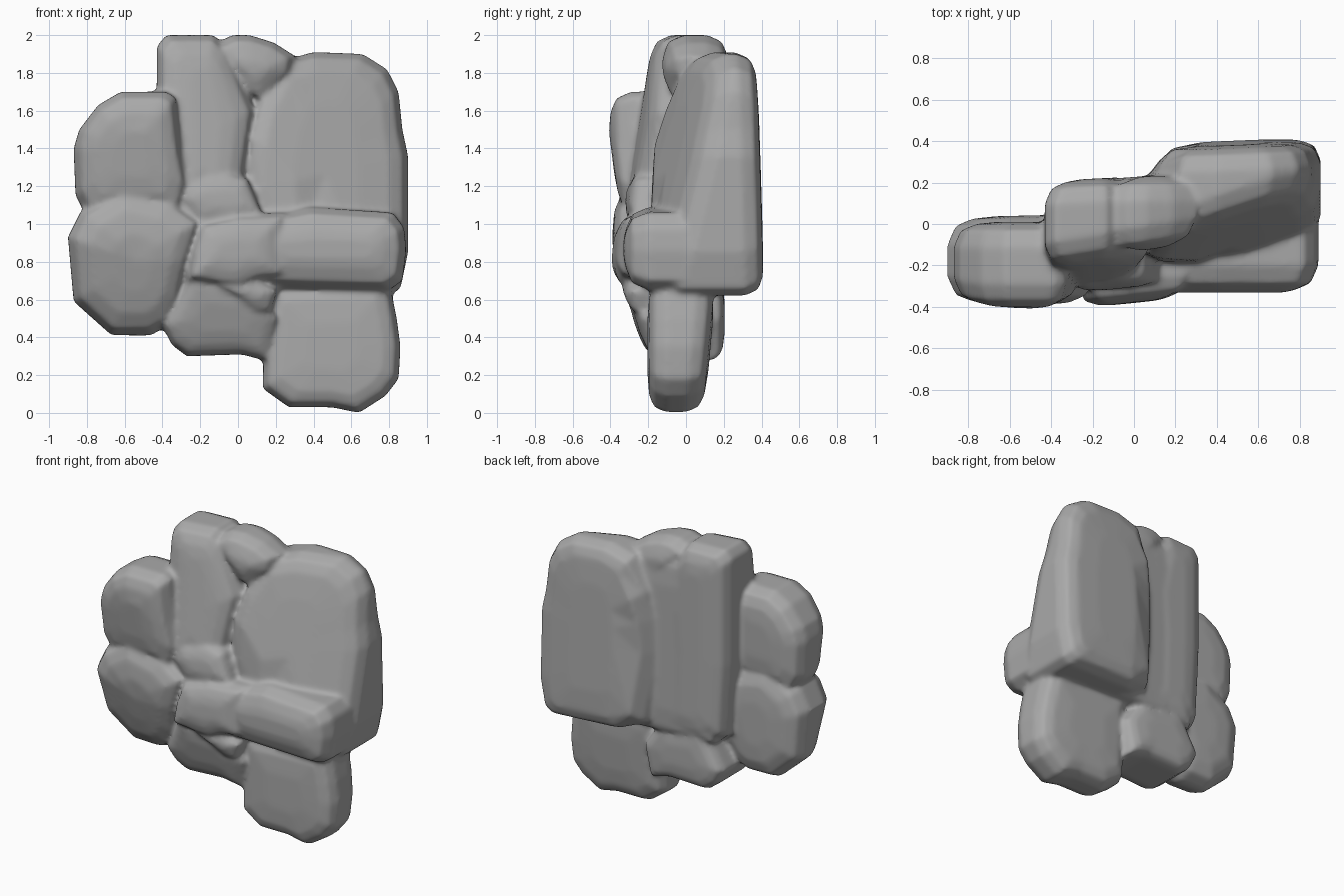
import bpy
import bmesh

cube = bpy.data.objects.get("Cube")
if cube:
    bpy.data.objects.remove(cube, do_unlink=True)

rock = bpy.data.materials.new("grey rock")
rock.use_nodes = True
rock.diffuse_color = (0.4, 0.4, 0.4, 1)
rock.node_tree.nodes["Principled BSDF"].inputs["Base Color"].default_value = (0.4, 0.4, 0.4, 1)
stones = []


def stone(name, outline, front, back, r=0.1, slope=(0, 0), back_slope=(0, 0), limit=-1, chamfer=(1, 0)):
    """Rounded stone: an x-z outline lofted from a tilted front to a tilted back."""
    xs, zs = [p[0] for p in outline], [p[1] for p in outline]
    cx, cz = (min(xs) + max(xs)) / 2, (min(zs) + max(zs)) / 2
    hx, hz = (max(xs) - min(xs)) / 2, (max(zs) - min(zs)) / 2
    bulge = 0.01

    def front_y(x, z):
        return max(limit, front + slope[0] * (x - cx) + slope[1] * (z - cz))

    def back_y(x, z):
        plane = back + back_slope[0] * (x - cx) + back_slope[1] * (z - cz)
        return min(plane, chamfer[0] + chamfer[1] * x)

    bm = bmesh.new()

    def ring(inset, depth, surface, side):
        kx, kz = 1 - inset / hx, 1 - inset / hz
        pts = [(cx + (x - cx) * kx, cz + (z - cz) * kz) for x, z in outline]
        return [bm.verts.new((x, surface(x, z) + side * depth, z)) for x, z in pts]

    # Rounded rims, with a smaller slightly raised ring inside each cap
    h = min(hx, hz)
    r = min(r, h * 0.6)
    steps = [(r + (h - r) * 0.5, -bulge), (r, 0), (r * 0.32, r * 0.28), (0, r)]
    rings = [ring(i, d, front_y, 1) for i, d in steps]
    rings += [ring(i, d, back_y, -1) for i, d in reversed(steps)]
    n = len(outline)
    for a, b in zip(rings, rings[1:]):
        for i in range(n):
            j = (i + 1) % n
            bm.faces.new((a[i], a[j], b[j], b[i]))
    for loop, surface, side in ((rings[0], front_y, -1), (rings[-1], back_y, 1)):
        mid = bm.verts.new((cx, surface(cx, cz) + side * bulge, cz))
        for i in range(n):
            bm.faces.new((loop[i], loop[(i + 1) % n], mid))
    bmesh.ops.recalc_face_normals(bm, faces=bm.faces)
    mesh = bpy.data.meshes.new(name)
    bm.to_mesh(mesh)
    bm.free()
    mesh.materials.append(rock)
    obj = bpy.data.objects.new(name, mesh)
    bpy.context.collection.objects.link(obj)
    stones.append(obj)


# Upright slabs
stone("large_right_slab",
      [(.22, 1.86), (.4, 1.91), (.66, 1.9), (.79, 1.82), (.85, 1.7), (.87, 1.5), (.9, 1.36), (.9, .85),
       (.86, .66), (.8, .62), (.3, .64), (.1, .7), (.03, 1.2), (.05, 1.45), (.1, 1.65)],
      -.1, .38, .1, (.33, .25), (.04, -.03), limit=-.18, chamfer=(.2, .9))
stone("middle_slab",
      [(-.38, 2.0), (-.13, 2.0), (-.06, 1.93), (.09, 1.6), (.03, 1.22), (.08, .64), (-.3, .62),
       (-.4, .7), (-.43, 1.2), (-.43, 1.94)],
      -.26, .21, .1, (.16, .16), (.05, 0), limit=-.285)
stone("back_filler",
      [(-.34, 1.9), (.1, 1.86), (.3, 1.87), (.3, .64), (-.34, .64)],
      .02, .215, .05, back_slope=(.08, 0))
stone("top_wedge",
      [(-.11, 1.96), (-.03, 2.0), (.06, 2.0), (.19, 1.96), (.3, 1.89), (.29, 1.8), (.12, 1.64), (.04, 1.69), (-.08, 1.85)],
      -.11, .22, .12, (.15, 0))

# Left column
stone("upper_left_stone",
      [(-.62, 1.7), (-.38, 1.7), (-.33, 1.67), (-.3, 1.4), (-.26, 1.2), (-.3, 1.05), (-.8, 1.04),
       (-.86, 1.15), (-.87, 1.4), (-.84, 1.5), (-.74, 1.63)],
      -.38, 0, .11, (-.04, -.13), limit=-.4)
stone("lower_left_stone",
      [(-.62, 1.19), (-.35, 1.13), (-.19, 1.02), (-.26, .8), (-.31, .58), (-.38, .46), (-.46, .41),
       (-.67, .41), (-.87, .59), (-.9, .93), (-.83, 1.07)],
      -.36, .03, .12, (-.05, -.28), (.02, 0), limit=-.38)

# Crossing stones and small fillers
stone("cross_stone_left",
      [(-.2, 1.0), (0, 1.05), (.25, 1.06), (.25, .72), (.1, .7), (0, .66), (-.27, .7), (-.25, .85)],
      -.37, .1, .09, (.1, .05))
stone("cross_stone_right",
      [(.05, 1.03), (.2, 1.05), (.38, 1.09), (.82, 1.06), (.88, .98), (.89, .86), (.87, .7), (.8, .65),
       (.35, .66), (.14, .67), (.04, .8)],
      -.32, .14, .12)
stone("centre_filler",
      [(-.27, 1.23), (-.05, 1.27), (.05, 1.24), (.13, 1.05), (0, 1.0), (-.2, 1.01), (-.3, 1.13)],
      -.3, 0, .05, (.1, .1))
stone("lower_filler",
      [(-.13, .7), (.05, .73), (.21, .65), (.17, .53), (.1, .53), (-.01, .62)],
      -.32, -.05, .05, (.1, -.15))
stone("hidden_core",
      [(-.42, 1.18), (.1, 1.18), (.15, .58), (-.45, .55)],
      -.23, .02, .06)

# Base stones
stone("base_middle_stone",
      [(-.25, .74), (.1, .68), (.22, .5), (.17, .27), (.02, .31), (-.27, .3), (-.35, .36), (-.4, .46), (-.32, .6)],
      -.265, .195, .07, (.05, -.3))
stone("base_right_stone",
      [(.16, .68), (.8, .7), (.84, .5), (.86, .35), (.85, .18), (.78, .09), (.64, .0), (.5, .03), (.27, .03),
       (.13, .13), (.14, .4)],
      -.195, .12, .09, (0, 0), (0, .09))

# Fuse the stones into one worn mass with soft creases
bpy.ops.object.select_all(action='DESELECT')
for obj in stones:
    obj.select_set(True)
bpy.context.view_layer.objects.active = stones[0]
bpy.ops.object.join()
cluster = bpy.context.view_layer.objects.active
cluster.name = "stone_cluster"
remesh = cluster.modifiers.new("fuse", 'REMESH')
remesh.mode = 'VOXEL'
remesh.voxel_size = 0.015
remesh.use_smooth_shade = True
smooth = cluster.modifiers.new("wear", 'SMOOTH')
smooth.factor = 0.5
smooth.iterations = 9
